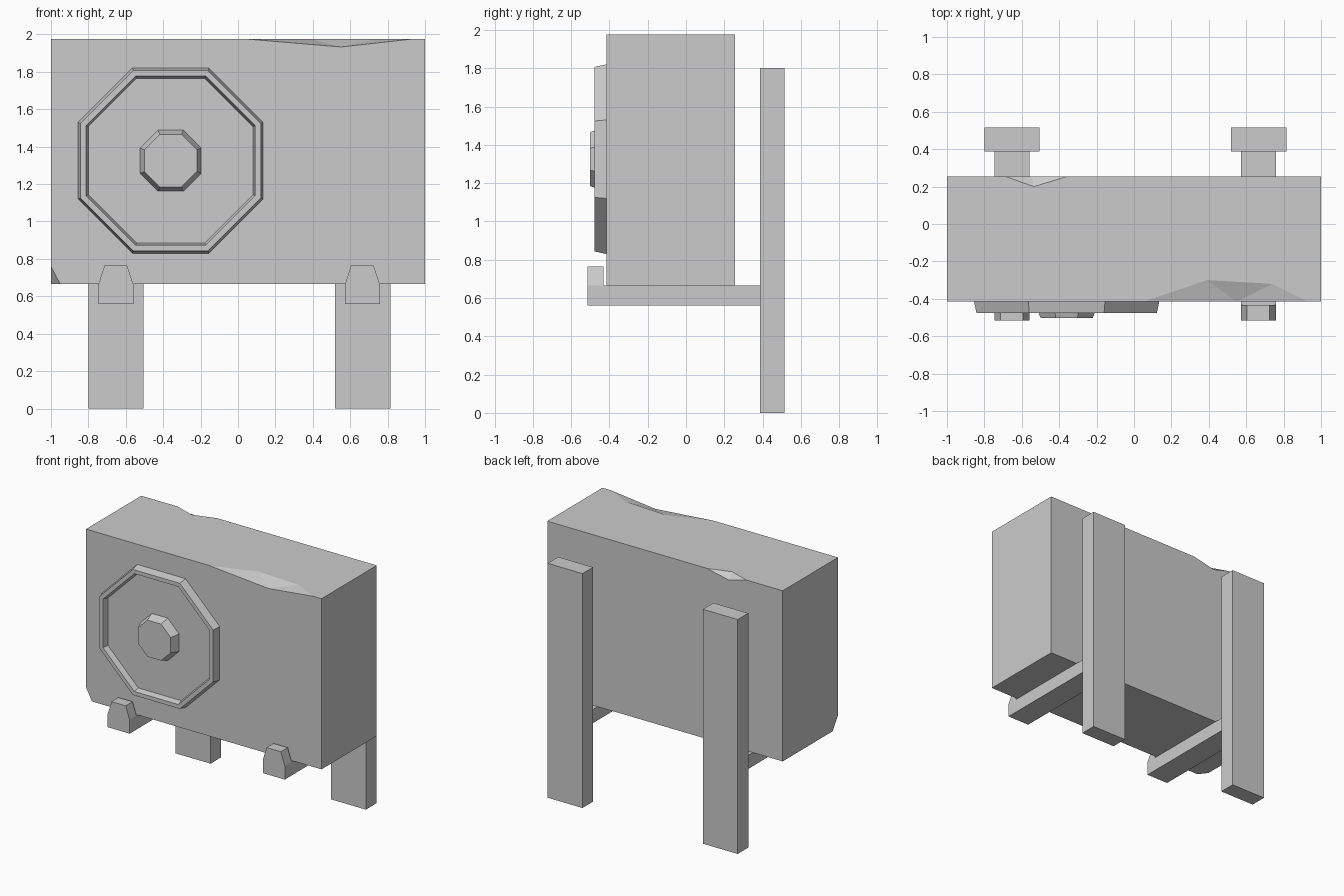
import bpy, bmesh, math

if "Cube" in bpy.data.objects:
    bpy.data.objects.remove(bpy.data.objects["Cube"])

Y0, Y1, Z0, Z1 = -0.415, 0.255, 0.665, 1.975


def make(name, verts, faces):
    mesh = bpy.data.meshes.new(name)
    bm = bmesh.new()
    vs = [bm.verts.new(v) for v in verts]
    for f in faces:
        bm.faces.new([vs[i] for i in f])
    bmesh.ops.recalc_face_normals(bm, faces=bm.faces)
    bm.to_mesh(mesh)
    bm.free()
    obj = bpy.data.objects.new(name, mesh)
    bpy.context.collection.objects.link(obj)
    return obj


def loft(name, rings, start=True, end=True):
    """Skin matching rings of points, with optional end caps."""
    n = len(rings[0])
    faces = [(k * n + i, k * n + (i + 1) % n, (k + 1) * n + (i + 1) % n, (k + 1) * n + i)
             for k in range(len(rings) - 1) for i in range(n)]
    if start:
        faces.append(range(n))
    if end:
        faces.append(range((len(rings) - 1) * n, len(rings) * n))
    return make(name, [p for r in rings for p in r], faces)


def rect(x0, x1, y0, y1, z):
    return [(x0, y0, z), (x1, y0, z), (x1, y1, z), (x0, y1, z)]


def octagon(apothem, y, cx=-0.36, cz=1.325):
    r = apothem / math.cos(math.pi / 8)
    return [(cx + r * math.cos((i + .5) * math.pi / 4), y,
             cz + r * math.sin((i + .5) * math.pi / 4)) for i in range(8)]


# housing: box with a dented front edge, dented back edge and a chipped corner
verts = [
    (-1, Y0, Z1), (0.05, Y0, Z1), (0.39, -0.30, Z1), (0.74, -0.32, Z1), (0.93, Y0, Z1),
    (1, Y0, Z1), (1, Y1, Z1), (-0.355, Y1, Z1), (-0.535, 0.20, Z1), (-0.69, Y1, Z1),
    (-1, Y1, Z1),
    (0.55, Y0, 1.933), (-0.545, Y1, 1.935),
    (-1, Y0, 0.76), (-0.95, Y0, Z0), (-1, -0.35, Z0),
    (1, Y0, Z0), (1, Y1, Z0), (-1, Y1, Z0)]
make("housing", verts, [
    range(11),
    (1, 2, 11), (2, 3, 11), (3, 4, 11), (7, 8, 12), (8, 9, 12),
    (0, 1, 11, 4, 5, 16, 14, 13), (6, 7, 12, 9, 10, 18, 17),
    (5, 6, 17, 16), (10, 0, 13, 15, 18), (14, 16, 17, 18, 15), (13, 14, 15)])

# fan surround with recessed floor, and central hub
loft("fan_surround", [octagon(0.495, Y0), octagon(0.482, -0.477),
                      octagon(0.452, -0.477), octagon(0.44, -0.435)])
loft("fan_hub", [octagon(0.165, -0.43), octagon(0.14, -0.502)])

# wall posts, support arms and hooked arm ends
for side, px, ax in (("left", -0.652, -0.653), ("right", 0.667, 0.665)):
    loft(side + "_post", [rect(px - .148, px + .148, .387, .515, z) for z in (0, 1.8)])
    loft(side + "_arm", [rect(ax - .093, ax + .093, -.515, .387, z) for z in (.56, Z0)])
    loft(side + "_hook", [rect(ax - .093, ax + .093, -.515, -.432, Z0),
                          rect(ax - .06, ax + .06, -.515, -.432, .765)])
